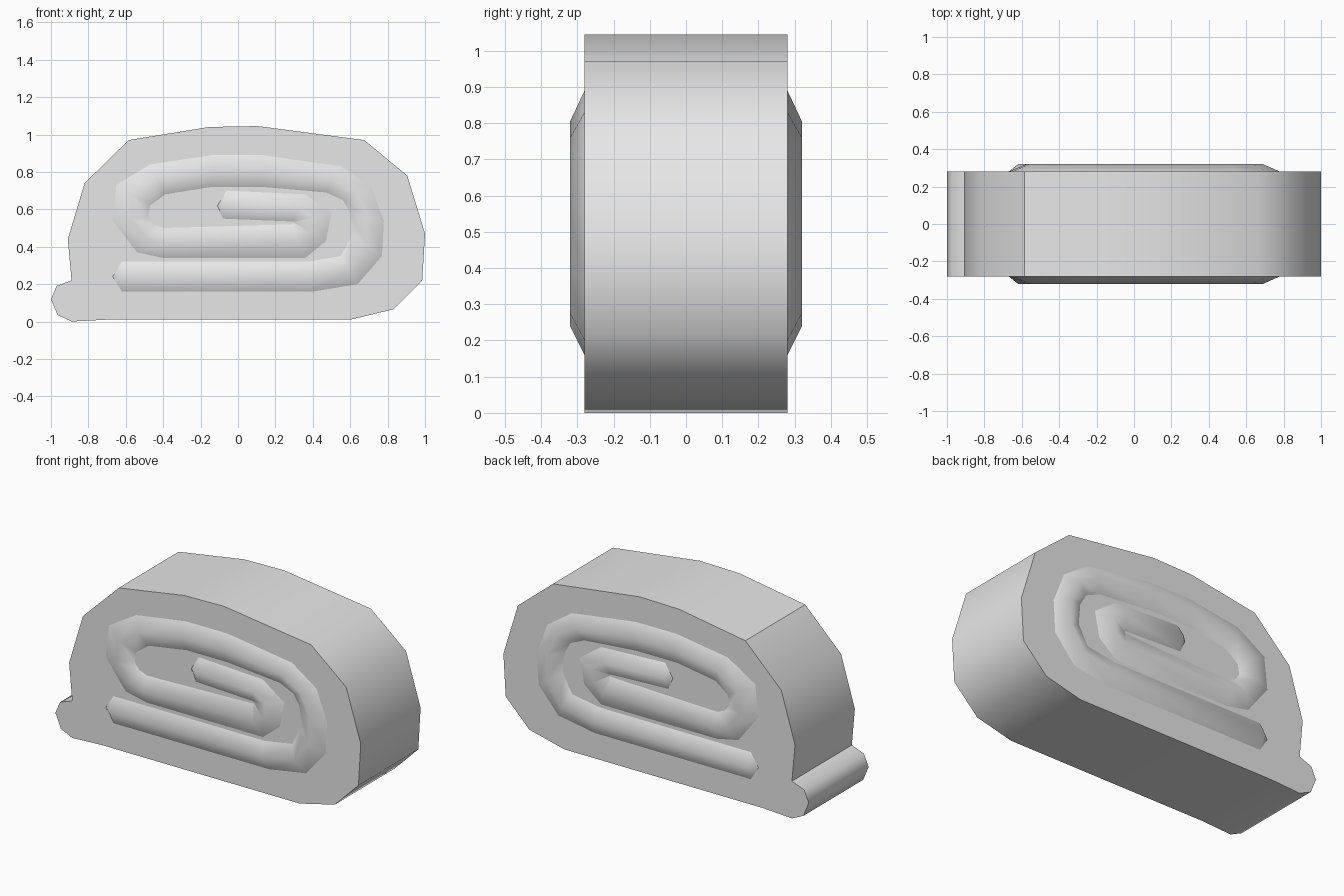
import bpy
import bmesh

default_cube = bpy.data.objects.get("Cube")
if default_cube:
    bpy.data.objects.remove(default_cube, do_unlink=True)

HALF_DEPTH = 0.28
RIDGE_PEAK = 0.32


def make_material(name, colour):
    material = bpy.data.materials.new(name)
    material.use_nodes = True
    material.diffuse_color = colour
    material.node_tree.nodes["Principled BSDF"].inputs["Base Color"].default_value = colour
    return material


def finish(bm, name, material):
    """Turn a bmesh into a named object with one material."""
    mesh = bpy.data.meshes.new(name)
    bm.to_mesh(mesh)
    bm.free()
    mesh.materials.append(material)
    obj = bpy.data.objects.new(name, mesh)
    bpy.context.collection.objects.link(obj)
    return obj


def build_cake_body(outline, creases, material):
    """Extrude the slice outline along y; walls are smooth, caps flat."""
    bm = bmesh.new()
    front = [bm.verts.new((x, -HALF_DEPTH, z)) for x, z in outline]
    back = [bm.verts.new((x, HALF_DEPTH, z)) for x, z in outline]
    bm.faces.new(front)
    bm.faces.new(back)
    count = len(outline)
    for i in range(count):
        j = (i + 1) % count
        wall = bm.faces.new((front[i], front[j], back[j], back[i]))
        wall.smooth = True
    bmesh.ops.recalc_face_normals(bm, faces=bm.faces[:])
    # Keep the rims of both caps and the chosen corners crisp
    for edge in bm.edges:
        if any(not face.smooth for face in edge.link_faces):
            edge.smooth = False
    for i in creases:
        bm.edges.get((front[i], back[i])).smooth = False
    return finish(bm, "cake_body", material)


def build_swirl_ridge(rails, start_tip, end_tip, material):
    """Peaked ridge between an outer and inner rail, mirrored to the back."""
    bm = bmesh.new()
    outer, peak, inner = [], [], []
    for (ox, oz), (ix, iz) in rails:
        outer.append(bm.verts.new((ox, -HALF_DEPTH, oz)))
        inner.append(bm.verts.new((ix, -HALF_DEPTH, iz)))
        peak.append(bm.verts.new(((ox + ix) / 2, -RIDGE_PEAK, (oz + iz) / 2)))
    for i in range(len(rails) - 1):
        bm.faces.new((outer[i], outer[i + 1], peak[i + 1], peak[i]))
        bm.faces.new((peak[i], peak[i + 1], inner[i + 1], inner[i]))
    # Pointed ends
    start = bm.verts.new((start_tip[0], -HALF_DEPTH, start_tip[1]))
    end = bm.verts.new((end_tip[0], -HALF_DEPTH, end_tip[1]))
    bm.faces.new((start, outer[0], peak[0]))
    bm.faces.new((start, peak[0], inner[0]))
    bm.faces.new((end, peak[-1], outer[-1]))
    bm.faces.new((end, inner[-1], peak[-1]))
    for face in bm.faces:
        face.smooth = True
    obj = finish(bm, "swirl_ridge", material)
    mirror = obj.modifiers.new("front_to_back", "MIRROR")
    mirror.use_axis = (False, True, False)
    mirror.use_mirror_merge = False
    return obj


grey = make_material("plain_grey", (0.8, 0.8, 0.8, 1))

# Slice outline, from the loose end of the roll clockwise
outline = [
    (-1, .12), (-.97, .19), (-.89, .22), (-.91, .44), (-.82, .74),
    (-.585, .97), (-.155, 1.04), (.105, 1.045), (.675, .97), (.905, .78),
    (1, .47), (.985, .22), (.83, .065), (.6, .01), (-.7, .01),
    (-.89, 0), (-.965, .035),
]
build_cake_body(outline, creases=(2, 5), material=grey)

# Outer and inner rail of the spiral, from the bottom strip to the centre
rails = [
    ((-.62, .16), (-.62, .32)), ((.4, .16), (.37, .32)),
    ((.64, .2), (.55, .35)), ((.77, .35), (.61, .46)),
    ((.78, .54), (.6, .58)), ((.71, .72), (.56, .65)),
    ((.55, .83), (.47, .69)), ((.13, .89), (.13, .72)),
    ((-.14, .89), (-.14, .72)), ((-.47, .84), (-.39, .68)),
    ((-.65, .73), (-.47, .62)), ((-.67, .54), (-.48, .56)),
    ((-.54, .37), (-.45, .52)), ((-.4, .34), (-.4, .5)),
    ((.36, .34), (.29, .52)), ((.47, .43), (.3, .525)),
    ((.5, .58), (.3, .53)), ((.36, .68), (.29, .535)),
    ((-.06, .7), (-.08, .55)),
]
build_swirl_ridge(rails, (-.67, .24), (-.11, .62), grey)
